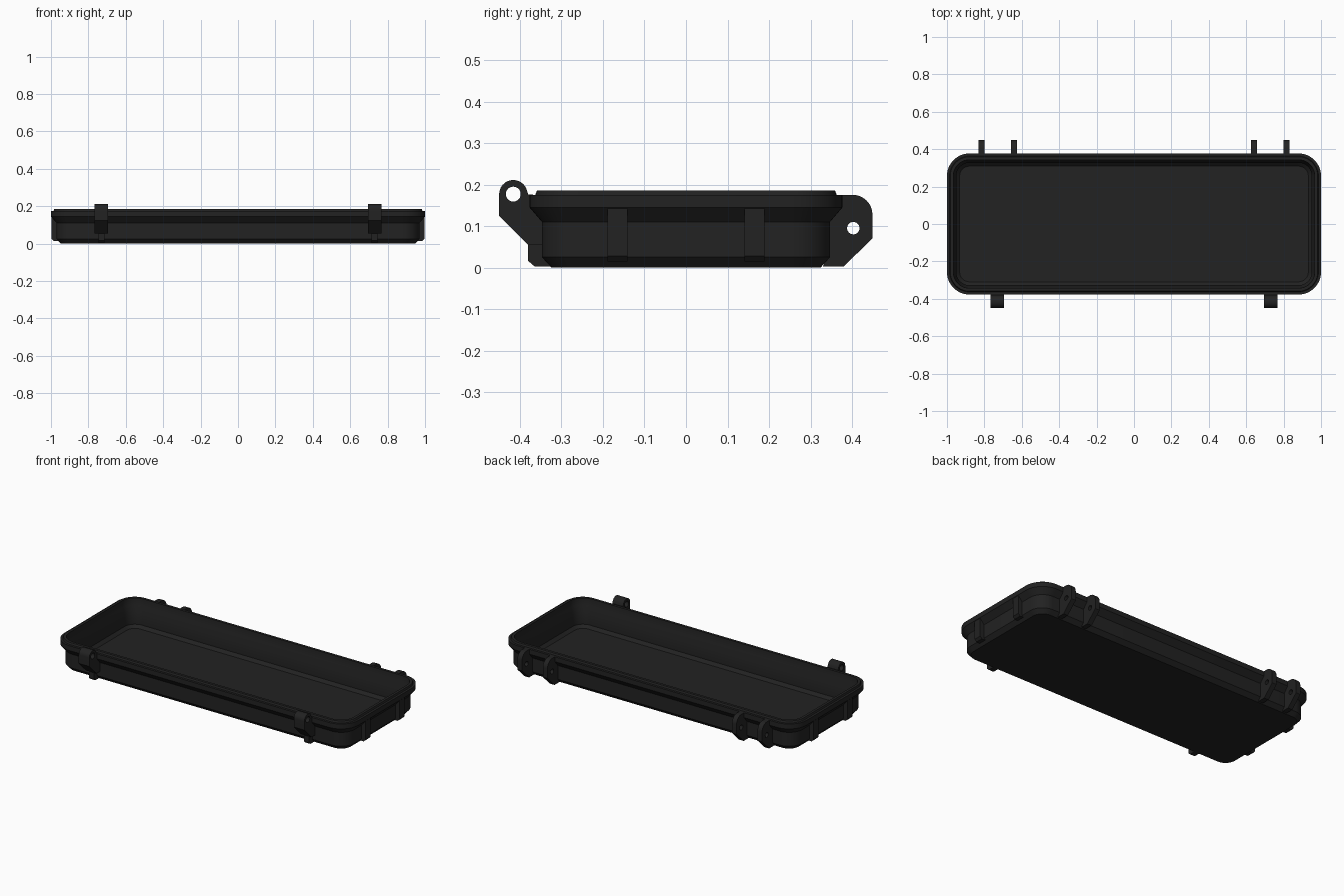
import bpy, bmesh, math
from mathutils import Vector

if "Cube" in bpy.data.objects:
    bpy.data.objects.remove(bpy.data.objects["Cube"])

black = bpy.data.materials.new("matte black")
black.diffuse_color = (0.016, 0.016, 0.016, 1)
black.use_nodes = True
black.node_tree.nodes["Principled BSDF"].inputs["Base Color"].default_value = black.diffuse_color

HX, HY, RADIUS = 1.0, 0.377, 0.12


def finish(bm, name, angle=30):
    bmesh.ops.recalc_face_normals(bm, faces=bm.faces)
    mesh = bpy.data.meshes.new(name)
    bm.to_mesh(mesh)
    bm.free()
    mesh.materials.append(black)
    ob = bpy.data.objects.new(name, mesh)
    bpy.context.collection.objects.link(ob)
    bpy.ops.object.select_all(action='DESELECT')
    bpy.context.view_layer.objects.active = ob
    ob.select_set(True)
    bpy.ops.object.shade_smooth_by_angle(angle=math.radians(angle))
    return ob


def arc(cx, cy, r, a0, a1, n):
    """Points on an arc, angles in degrees."""
    angles = [math.radians(a0 + (a1 - a0) * i / n) for i in range(n + 1)]
    return [(cx + r * math.cos(a), cy + r * math.sin(a)) for a in angles]


def rounded_ring(bm, inset, z):
    r = RADIUS - inset
    cx, cy = HX - RADIUS, HY - RADIUS
    pts = []
    for k, (sx, sy) in enumerate([(1, 1), (-1, 1), (-1, -1), (1, -1)]):
        pts += arc(sx * cx, sy * cy, r, 90 * k, 90 * k + 90, 12)
    return [bm.verts.new((x, y, z)) for x, y in pts]


def plate(name, outline, x, width, hole=None, axis='x'):
    """Extrude a side profile (outward, height), with an optional round hole."""
    bm = bmesh.new()
    loops = [outline] + ([hole] if hole else [])
    edges = []
    for pts in loops:
        vs = [bm.verts.new((x - width / 2, a, b)) for a, b in pts]
        edges += [bm.edges.new((vs[i], vs[(i + 1) % len(vs)])) for i in range(len(vs))]
    bmesh.ops.triangle_fill(bm, edges=edges, use_beauty=True, normal=Vector((1, 0, 0)))
    ext = bmesh.ops.extrude_face_region(bm, geom=bm.faces[:])
    bmesh.ops.translate(bm, vec=(width, 0, 0),
                        verts=[g for g in ext['geom'] if isinstance(g, bmesh.types.BMVert)])
    if axis == 'y':
        for v in bm.verts:
            v.co = Vector((v.co.y, v.co.x, v.co.z))
    return finish(bm, name)


# Tray shell: one wall profile (inset, height) swept round the rounded outline
wall = [(0.053, 0.0), (0.03, 0.025), (0.03, 0.11), (0.0, 0.145), (0.0, 0.175),
        (0.014, 0.175), (0.018, 0.186), (0.034, 0.186), (0.036, 0.145),
        (0.05, 0.11), (0.05, 0.032), (0.068, 0.015)]
bm = bmesh.new()
rings = [rounded_ring(bm, i, z) for i, z in wall]
for a, b in zip(rings, rings[1:]):
    n = len(a)
    for i in range(n):
        j = (i + 1) % n
        bm.faces.new((a[i], a[j], b[j], b[i]))
bm.faces.new(rings[0])
bm.faces.new(rings[-1])
finish(bm, "tray_shell", 25)

# Upright ribs on both ends
for side in (-1, 1):
    rib = [(side * u, z) for u, z in
           [(0.962, 0.015), (0.985, 0.015), (0.998, 0.028), (0.998, 0.15), (0.975, 0.15)]]
    for y in (-0.165, 0.165):
        plate("end_rib", rib, y, 0.048, axis='y')

# Front latch mounts: wide knuckle with a pin hole, narrow rib below
knuckle = ([(-0.36, 0.175), (-0.38, 0.176)]
           + arc(-0.416, 0.177, 0.034, 15, 180, 16)
           + [(-0.45, 0.125), (-0.38, 0.055), (-0.342, 0.055), (-0.342, 0.11), (-0.36, 0.14)])
pin_hole = arc(-0.416, 0.177, 0.018, 0, 345, 23)
latch_rib = [(-0.38, 0.07), (-0.38, 0.016), (-0.365, 0.003), (-0.325, 0.003),
             (-0.335, 0.07)]
for x in (-0.73, 0.73):
    plate("latch_knuckle", knuckle, x, 0.072, pin_hole)
    plate("latch_rib", latch_rib, x, 0.034)

# Back hinge lugs: two pairs of thin plates with pin holes
lug = ([(0.33, 0.003), (0.38, 0.003), (0.449, 0.07)]
       + arc(0.402, 0.128, 0.047, 0, 90, 10)
       + [(0.36, 0.175), (0.36, 0.14), (0.34, 0.11), (0.34, 0.03)])
lug_hole = arc(0.403, 0.095, 0.015, 0, 345, 23)
for x in (-0.815, -0.642, 0.642, 0.815):
    plate("hinge_lug", lug, x, 0.031, lug_hole)
